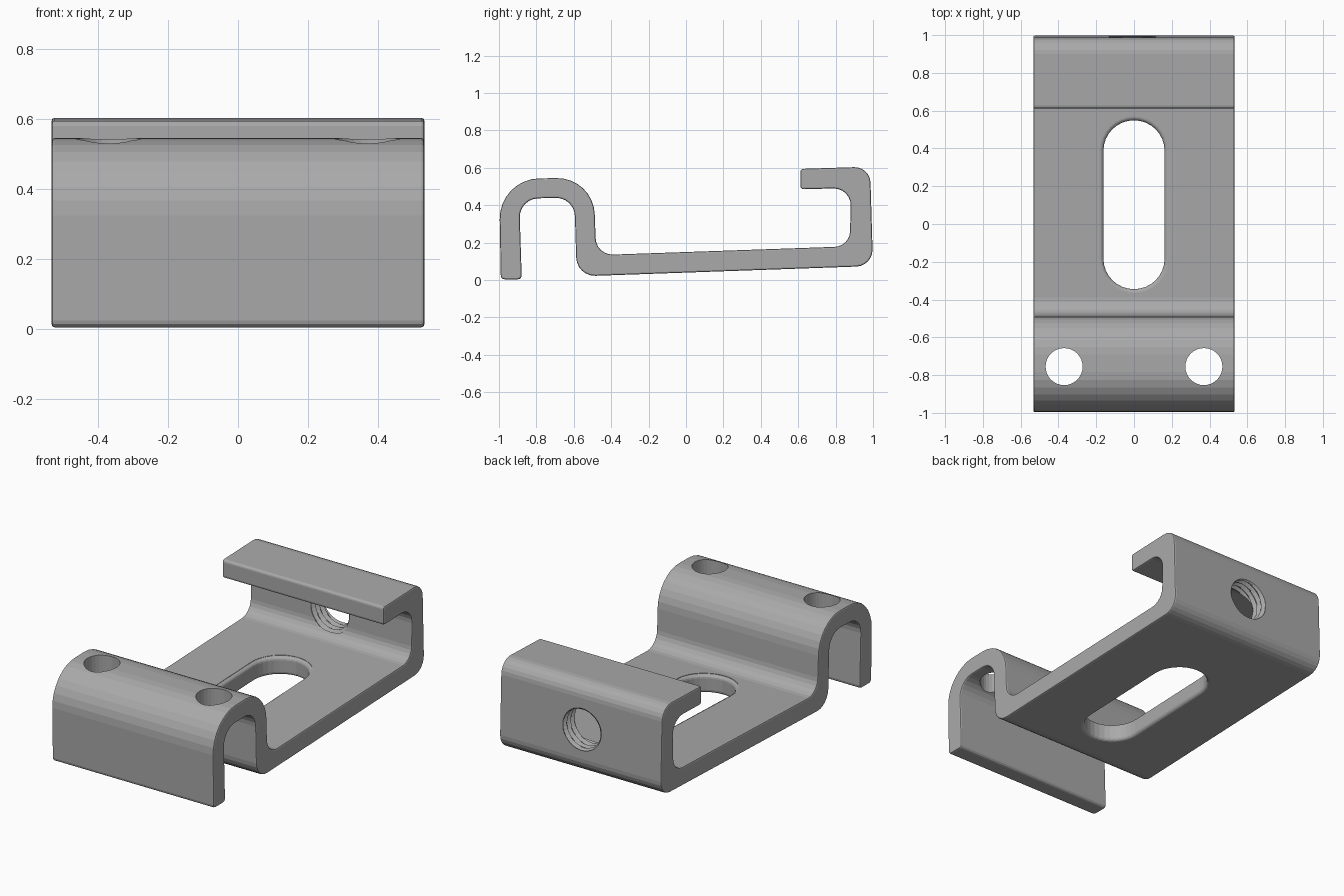
import bpy
import bmesh
import math
from mathutils import Vector, Matrix

cube = bpy.data.objects.get("Cube")
if cube:
    bpy.data.objects.remove(cube)

HALF_WIDTH = 0.533
steel = bpy.data.materials.new("grey steel")
steel.use_nodes = True
GREY = (0.4, 0.4, 0.4, 1)
steel.diffuse_color = GREY
steel.node_tree.nodes["Principled BSDF"].inputs["Base Color"].default_value = GREY


def rounded(corners):
    """Turn (y, z, radius, steps) corners into a filleted outline."""
    out = []
    for i, (y, z, r, steps) in enumerate(corners):
        p = Vector((y, z))
        a = (Vector(corners[i - 1][:2]) - p).normalized()
        b = (Vector(corners[(i + 1) % len(corners)][:2]) - p).normalized()
        half = a.angle(b) / 2
        centre = p + (a + b).normalized() * r / math.sin(half)
        start = p + a * r / math.tan(half) - centre
        end = p + b * r / math.tan(half) - centre
        sweep = start.angle_signed(end)
        for k in range(steps + 1):
            out.append(centre + Matrix.Rotation(-sweep * k / steps, 2) @ start)
    return out


def loft(name, rings):
    """Skin closed rings of equal length and cap both ends."""
    bm = bmesh.new()
    loops = [[bm.verts.new(p) for p in ring] for ring in rings]
    n = len(loops[0])
    for lo, hi in zip(loops, loops[1:]):
        for i in range(n):
            j = (i + 1) % n
            bm.faces.new((lo[i], lo[j], hi[j], hi[i]))
    bm.faces.new(loops[0][::-1])
    bm.faces.new(loops[-1])
    bmesh.ops.recalc_face_normals(bm, faces=bm.faces)
    mesh = bpy.data.meshes.new(name)
    bm.to_mesh(mesh)
    bm.free()
    mesh.materials.append(steel)
    obj = bpy.data.objects.new(name, mesh)
    bpy.context.collection.objects.link(obj)
    return obj


def circle(r, n=32):
    return [(r * math.cos(math.tau * i / n), r * math.sin(math.tau * i / n)) for i in range(n)]


# Bent bracket: side outline with filleted bends, extruded across the width
outline = rounded([
    (-0.99, 0.004, 0.02, 3), (-1.0, 0.54, 0.215, 8), (-0.495, 0.548, 0.2, 8),
    (-0.48, 0.133, 0.09, 6), (0.875, 0.18, 0.085, 6), (0.883, 0.492, 0.09, 6),
    (0.612, 0.485, 0.015, 3), (0.612, 0.594, 0.015, 3), (0.984, 0.606, 0.085, 6),
    (1.0, 0.075, 0.09, 6), (-0.584, 0.019, 0.1, 6), (-0.597, 0.442, 0.1, 6),
    (-0.892, 0.434, 0.1, 6), (-0.878, 0.004, 0.02, 3),
])
bracket = loft("bracket", [[(x, p.x, p.y) for p in outline] for x in (-HALF_WIDTH, HALF_WIDTH)])
edge = bracket.modifiers.new("soft side edges", "BEVEL")
edge.width = 0.008
edge.segments = 2
edge.angle_limit = math.radians(60)
edge.use_clamp_overlap = False

cutters = []

# Two round holes through the front arch
for side, x in (("right", -0.37), ("left", 0.37)):
    cutters.append(loft(side + "_hole_cutter", [
        [(x + u, -0.755 + v, z) for u, v in circle(0.098)] for z in (0.36, 0.7)]))

# Long slot through the tilted base, flared at both rims
SLOT_R, SLOT_HALF, SLOT_Y = 0.162, 0.285, 0.102
THICK, RIM = 0.054, 0.02


def slot_ring(h, grow):
    ring = []
    for sign in (1, -1):
        for k in range(17):
            a = math.pi * k / 16
            u = sign * (SLOT_R + grow) * math.cos(a)
            v = sign * (SLOT_HALF + (SLOT_R + grow) * math.sin(a)) + SLOT_Y
            ring.append((u, v, 0.097 + 0.035 * (v - SLOT_Y) + h))
    return ring


flare = []
for k in range(5):
    a = math.pi / 2 * k / 4
    flare.append((THICK - RIM + RIM * math.sin(a), RIM * (1 - math.cos(a))))
top = flare + [(0.1, RIM)]
cutters.append(loft("slot_cutter",
                    [slot_ring(-h, g) for h, g in reversed(top)] + [slot_ring(h, g) for h, g in top]))

# Threaded hole through the rear wall, with a helical groove
PITCH, ROWS, SEG = 0.036, 48, 32
rings = []
for row in range(ROWS + 1):
    y = 0.84 + 0.2 * row / ROWS
    ring = []
    for i, (c, s) in enumerate(circle(1, SEG)):
        phase = (y / PITCH + i / SEG) % 1
        r = 0.116 + 0.02 * min(1, 2.4 * abs(phase - 0.5))
        ring.append((r * c, y, 0.335 + r * s))
    rings.append(ring)
cutters.append(loft("thread_cutter", rings))

# Cut all openings
for cutter in cutters:
    cut = bracket.modifiers.new(cutter.name, "BOOLEAN")
    cut.operation = "DIFFERENCE"
    cut.solver = "EXACT"
    cut.object = cutter
bpy.context.view_layer.objects.active = bracket
bracket.select_set(True)
for mod in list(bracket.modifiers):
    bpy.ops.object.modifier_apply(modifier=mod.name)
for cutter in cutters:
    bpy.data.objects.remove(cutter)
